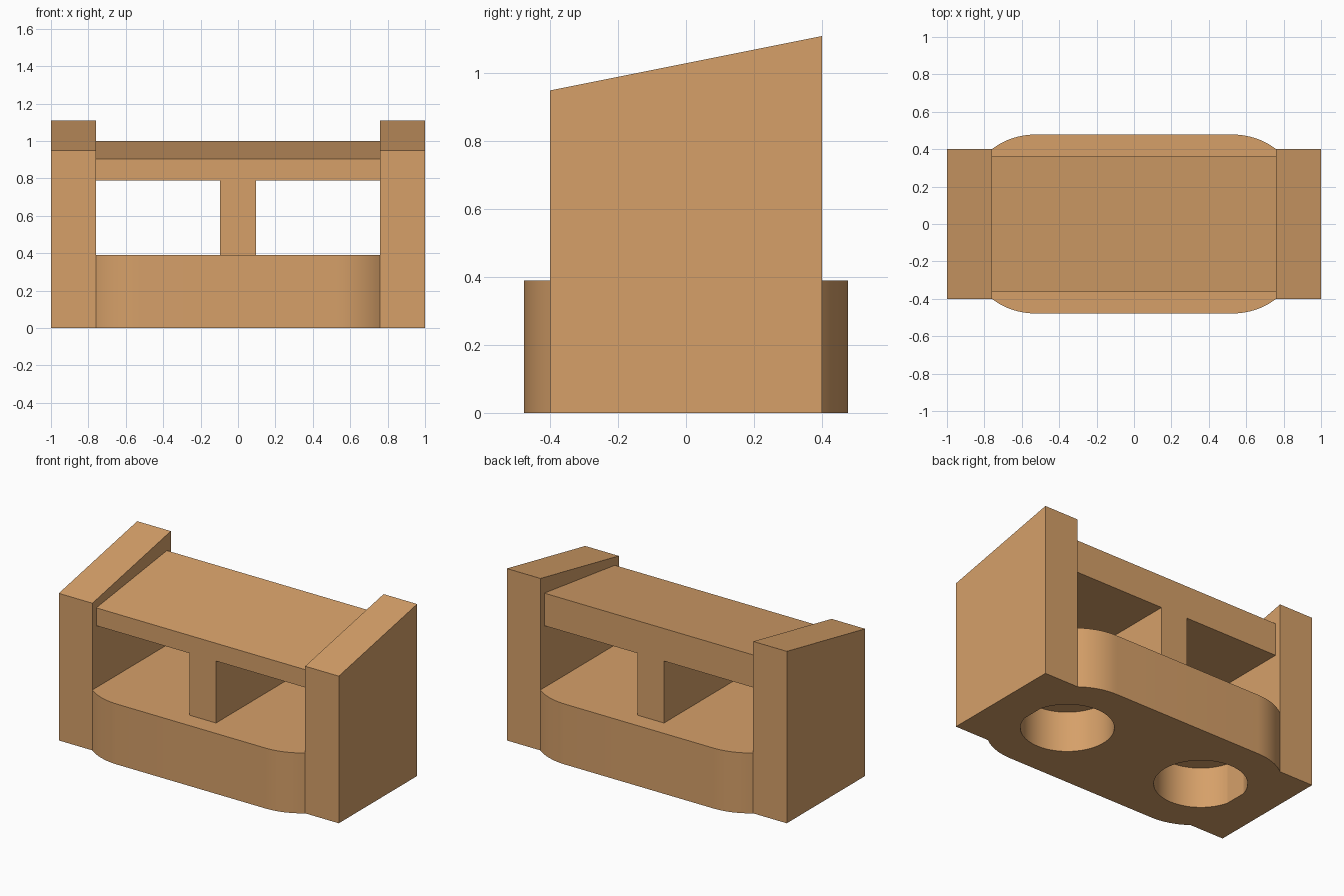
import bpy, bmesh, math

if "Cube" in bpy.data.objects:
    bpy.data.objects.remove(bpy.data.objects["Cube"])

wood = bpy.data.materials.new("light wood")
wood.diffuse_color = (0.672, 0.352, 0.141, 1)
wood.use_nodes = True
wood.node_tree.nodes["Principled BSDF"].inputs["Base Color"].default_value = wood.diffuse_color


def prism(name, profile, direction):
    """Extrude a closed 3D profile along a direction vector."""
    bm = bmesh.new()
    face = bm.faces.new([bm.verts.new(p) for p in profile])
    moved = bmesh.ops.extrude_face_region(bm, geom=[face])["geom"]
    bmesh.ops.translate(bm, vec=direction,
                        verts=[v for v in moved if isinstance(v, bmesh.types.BMVert)])
    bmesh.ops.recalc_face_normals(bm, faces=bm.faces)
    mesh = bpy.data.meshes.new(name)
    bm.to_mesh(mesh)
    bm.free()
    mesh.materials.append(wood)
    obj = bpy.data.objects.new(name, mesh)
    bpy.context.collection.objects.link(obj)
    return obj


END_X, END_Y = 0.76, 0.40    # inner face and half depth of the end blocks
BASE_H, SHELF_Z = 0.39, 0.79
INNER_Y = 0.36               # half depth of shelf and divider

# End blocks with sloping tops
for name, x in (("left_end_block", -1.0), ("right_end_block", END_X)):
    prism(name, [(x, -END_Y, 0), (x, END_Y, 0), (x, END_Y, 1.11), (x, -END_Y, 0.95)],
          (1 - END_X, 0, 0))

# Base: straight sides that curve in towards the end blocks
flat_x, half_y = 0.53, 0.478
run, drop = END_X - flat_x, half_y - END_Y
radius = (run ** 2 + drop ** 2) / (2 * drop)
sweep = math.asin(run / radius)
arc = [(flat_x + radius * math.sin(sweep * i / 10),
        half_y - radius * (1 - math.cos(sweep * i / 10))) for i in range(11)]
outline = (arc + [(x, -y) for x, y in reversed(arc)]
           + [(-x, -y) for x, y in arc] + [(-x, y) for x, y in reversed(arc)])
base = prism("base", [(x, y, 0) for x, y in outline], (0, 0, BASE_H))

# Two round blind holes in the underside
for side in (-1, 1):
    circle = [(side * 0.5 + 0.27 * math.cos(math.tau * i / 64),
               0.27 * math.sin(math.tau * i / 64), -0.1) for i in range(64)]
    cutter = prism("hole_cutter", circle, (0, 0, 0.36))
    cut = base.modifiers.new("hole", "BOOLEAN")
    cut.operation, cut.solver, cut.object = "DIFFERENCE", "EXACT", cutter
    bpy.context.view_layer.objects.active = base
    bpy.ops.object.modifier_apply(modifier=cut.name)
    bpy.data.objects.remove(cutter)

bpy.ops.object.select_all(action="DESELECT")
base.select_set(True)
bpy.ops.object.shade_smooth_by_angle(angle=math.radians(20))

# Upright divider between base and shelf
prism("divider", [(-0.095, -INNER_Y, BASE_H), (0.095, -INNER_Y, BASE_H),
                  (0.095, INNER_Y, BASE_H), (-0.095, INNER_Y, BASE_H)],
      (0, 0, SHELF_Z - BASE_H))

# Wedge-shaped shelf between the end blocks
prism("shelf", [(-END_X, -INNER_Y, SHELF_Z), (-END_X, INNER_Y, SHELF_Z),
                (-END_X, INNER_Y, 1.0), (-END_X, -INNER_Y, 0.905)],
      (2 * END_X, 0, 0))
